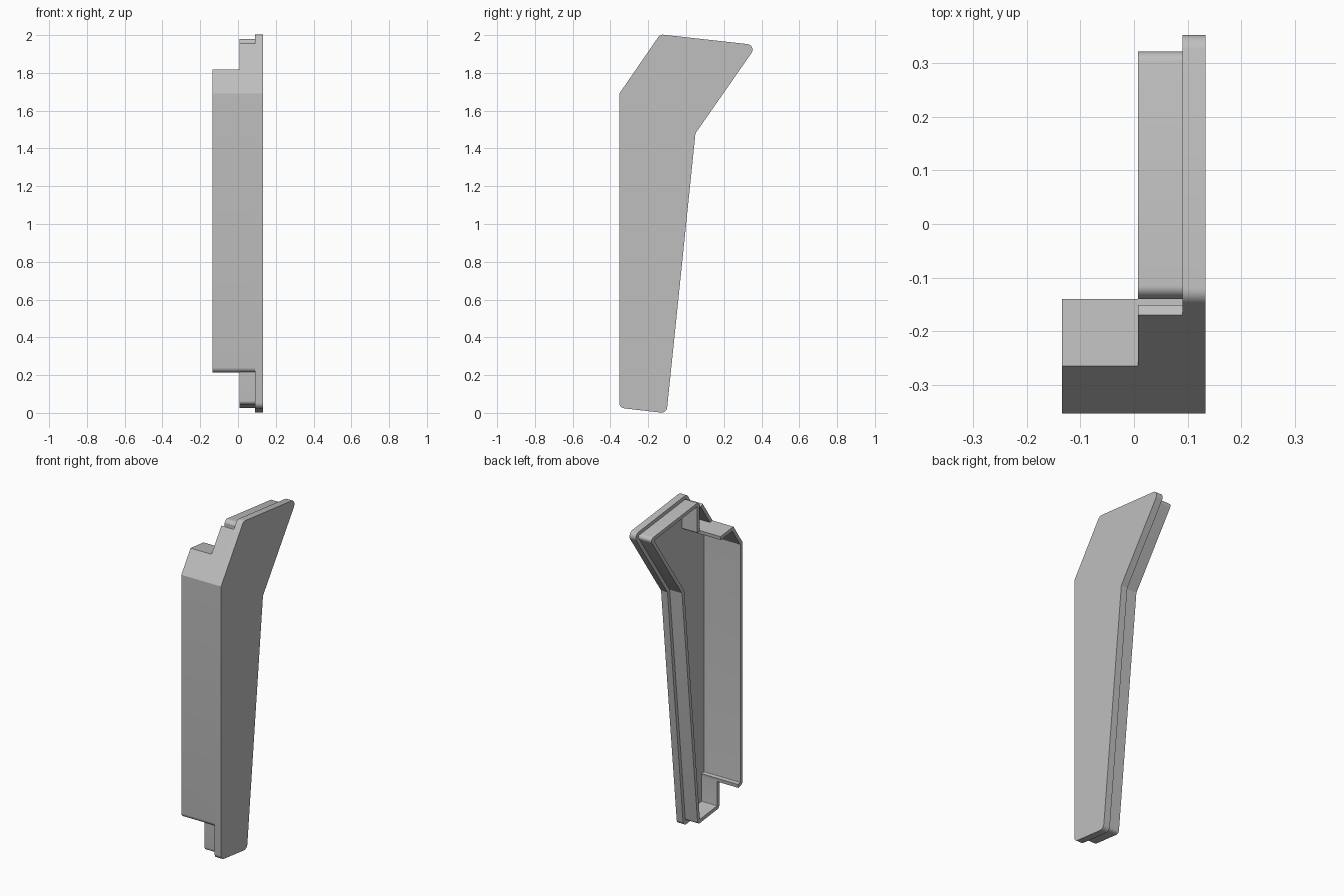
import bpy, bmesh, math
from mathutils import Vector

cube = bpy.data.objects.get("Cube")
if cube:
    bpy.data.objects.remove(cube)

grey = bpy.data.materials.new("light_grey")
grey.use_nodes = True
GREY = (0.52, 0.52, 0.52, 1)
grey.diffuse_color = GREY
grey.node_tree.nodes["Principled BSDF"].inputs["Base Color"].default_value = GREY

T = 0.022                                   # wall thickness
X_RIGHT, X_RIM, X_LEDGE, X_FLOOR, X_OUT = -0.134, 0.007, 0.09, 0.111, 0.133


def offset(path, d, closed):
    """Shift a (y, z) path to its left with mitred corners."""
    n, out = len(path), []
    for i, p in enumerate(path):
        normals = []
        for a, b in ((i - 1, i), (i, i + 1)):
            if closed or (a >= 0 and b < n):
                e = (path[b % n] - path[a % n]).normalized()
                normals.append(Vector((-e.y, e.x)))
        m = (normals[0] + normals[-1]).normalized()
        out.append(p + m * d / m.dot(normals[0]))
    return out


def fillet(path, radii, closed, steps=6):
    """Replace corners that have a radius by arcs."""
    n, out = len(path), []
    for i, (p, r) in enumerate(zip(path, radii)):
        if not r or (not closed and i in (0, n - 1)):
            out.append(p)
            continue
        u = (path[i - 1] - p).normalized()
        v = (path[(i + 1) % n] - p).normalized()
        half = u.angle(v) / 2
        c = p + (u + v).normalized() * r / math.sin(half)
        s = p + u * r / math.tan(half) - c
        e = p + v * r / math.tan(half) - c
        sweep = math.pi - 2 * half
        for k in range(steps + 1):
            t = k / steps
            out.append(c + (s * math.sin((1 - t) * sweep) + e * math.sin(t * sweep)) / math.sin(sweep))
    return out


def finish(name, bm):
    bmesh.ops.recalc_face_normals(bm, faces=bm.faces)
    mesh = bpy.data.meshes.new(name)
    bm.to_mesh(mesh)
    bm.free()
    mesh.materials.append(grey)
    obj = bpy.data.objects.new(name, mesh)
    bpy.context.collection.objects.link(obj)
    bpy.ops.object.select_all(action="DESELECT")
    obj.select_set(True)
    bpy.context.view_layer.objects.active = obj
    bpy.ops.object.shade_smooth_by_angle(angle=math.radians(25))


def slab(name, pts, x0, x1):
    bm = bmesh.new()
    face = bm.faces.new([bm.verts.new((x0, *p)) for p in pts])
    ext = bmesh.ops.extrude_face_region(bm, geom=[face])["geom"]
    verts = [g for g in ext if isinstance(g, bmesh.types.BMVert)]
    bmesh.ops.translate(bm, verts=verts, vec=(x1 - x0, 0, 0))
    finish(name, bm)


def wall(name, path, radii, x0, x1, closed=False):
    """A strip of thickness T to the left of a path, extruded along x."""
    inner = [max(r - T, 0.004) if r else 0 for r in radii]
    a = fillet(path, radii, closed)
    b = fillet(offset(path, T, closed), inner, closed)
    bm = bmesh.new()
    rows = [[bm.verts.new(q) for q in ((x0, *p), (x1, *p), (x1, *s), (x0, *s))]
            for p, s in zip(a, b)]
    for i in range(len(rows) if closed else len(rows) - 1):
        r, s = rows[i], rows[(i + 1) % len(rows)]
        for k in range(4):
            j = (k + 1) % 4
            bm.faces.new((r[k], r[j], s[j], s[k]))
    if not closed:
        bm.faces.new(rows[0])
        bm.faces.new(rows[-1])
    finish(name, bm)


# Side outline, counter-clockwise from the lower front corner
outline = [Vector(p) for p in ((-0.353, 0.027), (-0.103, -0.002), (0.05, 1.48),
                               (0.376, 1.947), (-0.137, 2.004), (-0.353, 1.69))]
radii = [0.03, 0.03, 0, 0.03, 0.03, 0]

# Outer side plate with its raised border
slab("side_plate", fillet(outline, radii, True), X_FLOOR, X_OUT)
wall("plate_border", outline, radii, X_LEDGE, X_FLOOR, closed=True)

# Inset rim, ending in an upright panel near the upper front
inset = offset(outline, T, True)
top, front = inset[4], inset[5]
turn = top.lerp(front, (top.x + 0.14) / (top.x - front.x))
rim = [Vector((inset[0].x, 0.225))] + inset[:5] + [turn, Vector((-0.14, 1.8))]
wall("inset_rim", rim, [0, 0.02, 0.02, 0, 0.02, 0.02, 0, 0], X_RIM, X_FLOOR)

# Front wall with its top shelf and bottom lip
slope = outline[4] - outline[5]
shelf = outline[5] + slope * 0.41
front_path = [Vector((-0.14, shelf.y - 0.013)), shelf, outline[5],
              Vector((-0.353, 0.218)), Vector((-0.31, 0.213))]
wall("front_wall", front_path, [0, 0, 0, 0.026, 0], X_RIGHT, X_FLOOR)

# Upper part of the front wall beside the plate
wall("upper_front_strip", [outline[5] + slope * 0.85, shelf], [0, 0], X_RIM, X_LEDGE)
